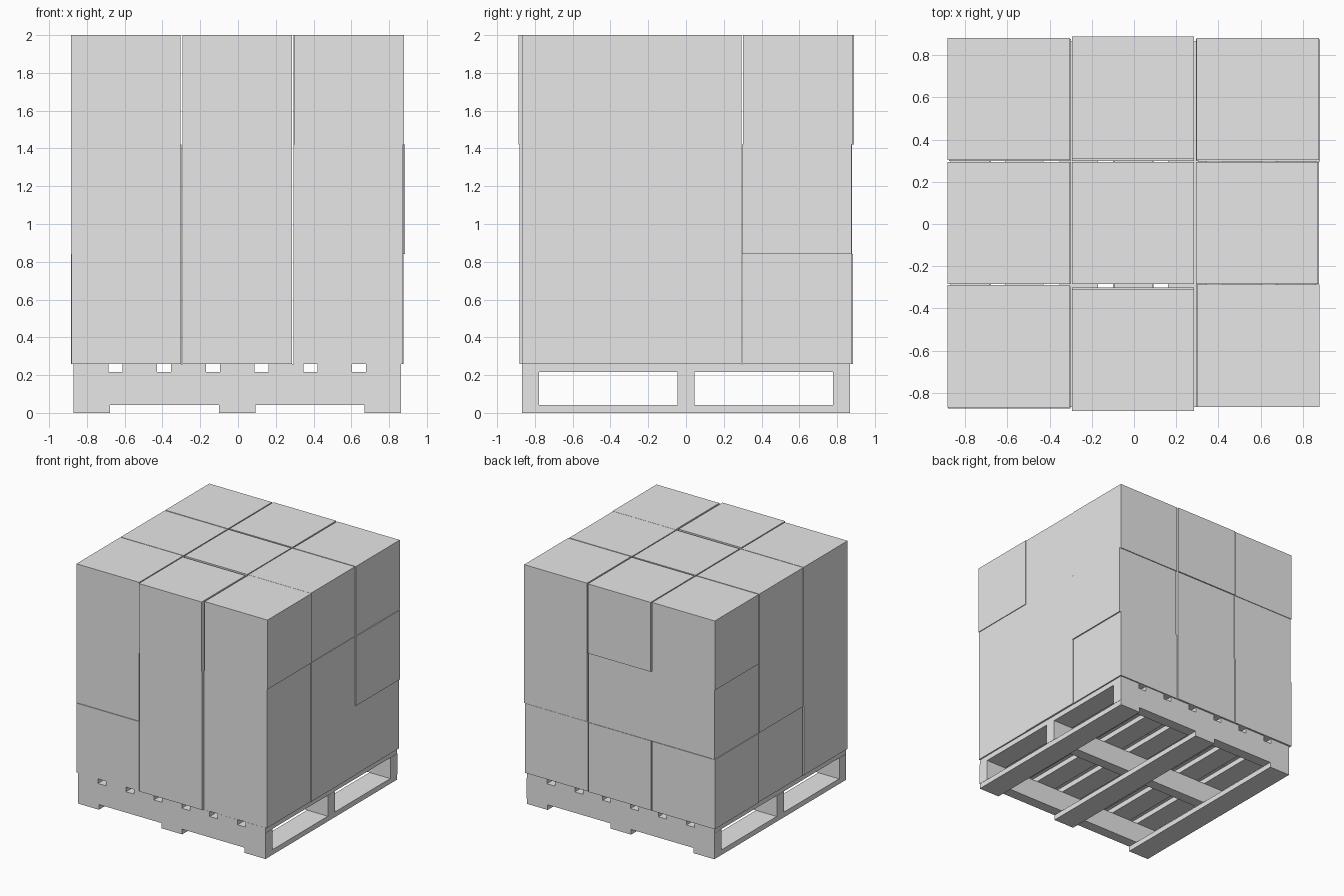
import bpy

cube = bpy.data.objects.get("Cube")
if cube:
    bpy.data.objects.remove(cube, do_unlink=True)

grey = bpy.data.materials.new("plain_grey")
grey.use_nodes = True
GREY = (0.8, 0.8, 0.8, 1)
grey.diffuse_color = GREY
grey.node_tree.nodes["Principled BSDF"].inputs["Base Color"].default_value = GREY


def block(name, center, size):
    """Flat-shaded box with its scale applied."""
    bpy.ops.mesh.primitive_cube_add(size=1, location=center)
    ob = bpy.context.object
    ob.name = name
    for v in ob.data.vertices:
        v.co = [c * s for c, s in zip(v.co, size)]
    ob.data.materials.append(grey)
    return ob


# Pallet: deck boards and base boards run front to back, stringers run across
MID_X, LENGTH = -0.004, 1.736
BASE_TOP, DECK_BOTTOM, DECK_TOP = 0.043, 0.217, 0.26

for i in range(-1, 2):
    block("base_board", (MID_X + i * 0.77, 0, BASE_TOP / 2), (0.192, LENGTH, BASE_TOP))
    block("stringer", (MID_X, i * 0.823, (BASE_TOP + DECK_BOTTOM) / 2),
          (LENGTH, 0.09, DECK_BOTTOM - BASE_TOP))
for i in range(-3, 4):
    block("deck_board", (MID_X + i * 0.258, 0, (DECK_BOTTOM + DECK_TOP) / 2),
          (0.184, LENGTH, DECK_TOP - DECK_BOTTOM))

# Cartons: three layers of three by three, each stack slightly out of line
SIZE = 0.58
COLUMNS = {"right": -0.594, "middle": -0.005, "left": 0.587}
ROWS = {"front": -0.58, "center": 0.005, "back": 0.593}
LAYERS = ["bottom", "middle", "top"]

# Small shifts (x, y) of single cartons
SHIFT = {
    ("middle", "front", "bottom"): (0, -0.011),
    ("middle", "front", "middle"): (0, -0.011),
    ("middle", "front", "top"): (0, -0.018),
    ("right", "front", "bottom"): (0.003, -0.006),
    ("left", "front", "bottom"): (-0.004, 0.003),
    ("left", "front", "middle"): (-0.004, 0.003),
    ("left", "front", "top"): (0.002, 0.003),
    ("left", "center", "top"): (-0.004, 0),
    ("left", "back", "bottom"): (-0.004, -0.005),
    ("left", "back", "middle"): (0.006, -0.007),
    ("middle", "back", "top"): (0, 0.006),
    ("middle", "back", "middle"): (0, -0.004),
    ("right", "back", "middle"): (0.006, -0.005),
    ("right", "center", "bottom"): (0.006, 0),
}

for level, layer in enumerate(LAYERS):
    for column, x in COLUMNS.items():
        for row, y in ROWS.items():
            dx, dy = SHIFT.get((column, row, layer), (0, 0))
            z = DECK_TOP + SIZE * (level + 0.5)
            block(f"{layer}_{row}_{column}_carton", (x + dx, y + dy, z), (SIZE,) * 3)
